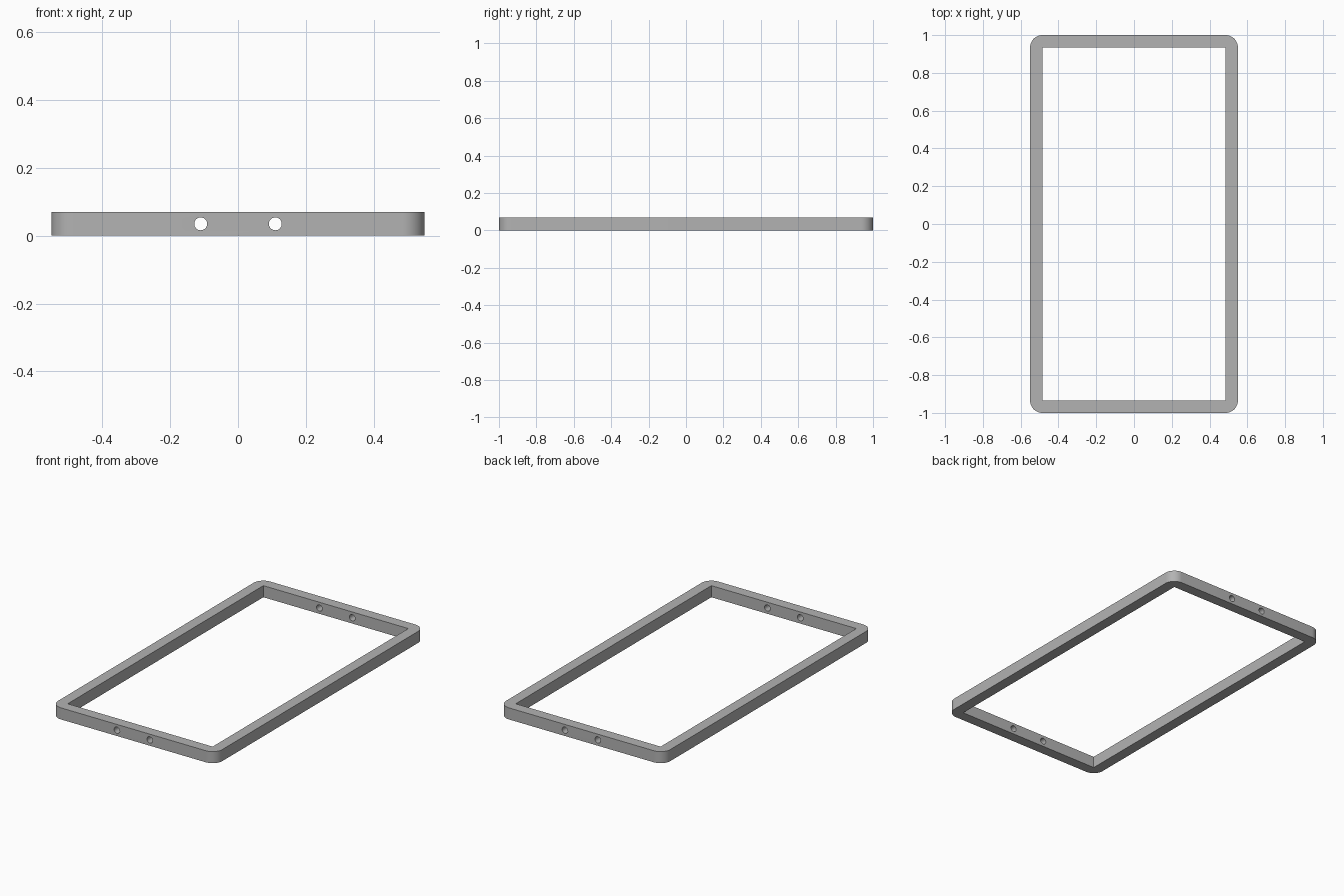
import bpy, bmesh
from math import radians
from mathutils import Matrix, Vector

WIDTH, LENGTH, HEIGHT = 1.10, 2.0, 0.07
WALL, CORNER = 0.065, 0.065
HOLE_X, HOLE_R = 0.11, 0.019

if "Cube" in bpy.data.objects:
    bpy.data.objects.remove(bpy.data.objects["Cube"])


def make_object(name, bm):
    mesh = bpy.data.meshes.new(name)
    bm.to_mesh(mesh)
    bm.free()
    obj = bpy.data.objects.new(name, mesh)
    bpy.context.collection.objects.link(obj)
    return obj


def box(name, size, corner=0):
    """Box centred on mid height, with optional rounded upright corners."""
    bm = bmesh.new()
    bmesh.ops.create_cube(bm, size=1)
    bmesh.ops.scale(bm, vec=size, verts=bm.verts)
    bmesh.ops.translate(bm, vec=(0, 0, HEIGHT / 2), verts=bm.verts)
    if corner:
        upright = [e for e in bm.edges
                   if abs(e.verts[0].co.z - e.verts[1].co.z) > HEIGHT / 2]
        bmesh.ops.bevel(bm, geom=upright, offset=corner, segments=12,
                        profile=0.5, affect='EDGES')
    return make_object(name, bm)


def rod(name, x):
    """Long rod that drills through both end rails."""
    bm = bmesh.new()
    turn = Matrix.Translation((x, 0, HEIGHT / 2)) @ Matrix.Rotation(radians(90), 4, 'X')
    bmesh.ops.create_cone(bm, cap_ends=True, segments=32, radius1=HOLE_R,
                          radius2=HOLE_R, depth=LENGTH * 1.2, matrix=turn)
    return make_object(name, bm)


# Rectangular frame with rounded outer corners
frame = box("frame", (WIDTH, LENGTH, HEIGHT), CORNER)

# Square-cornered opening and two pairs of drilled holes
cutters = [box("opening_cutter", (WIDTH - 2 * WALL, LENGTH - 2 * WALL, HEIGHT * 3))]
cutters += [rod("hole_cutter", x) for x in (-HOLE_X, HOLE_X)]
bpy.ops.object.select_all(action='DESELECT')
frame.select_set(True)
bpy.context.view_layer.objects.active = frame
for cutter in cutters:
    cutter.hide_render = True
    cut = frame.modifiers.new("cut", 'BOOLEAN')
    cut.operation, cut.solver, cut.object = 'DIFFERENCE', 'EXACT', cutter
    bpy.ops.object.modifier_apply(modifier=cut.name)
    bpy.data.objects.remove(cutter)

# Plain grey finish
grey = bpy.data.materials.new("grey")
grey.use_nodes = True
colour = (0.45, 0.45, 0.45, 1)
grey.diffuse_color = colour
grey.node_tree.nodes["Principled BSDF"].inputs["Base Color"].default_value = colour
frame.data.materials.clear()
frame.data.materials.append(grey)
bpy.ops.object.shade_smooth_by_angle(angle=radians(30))
